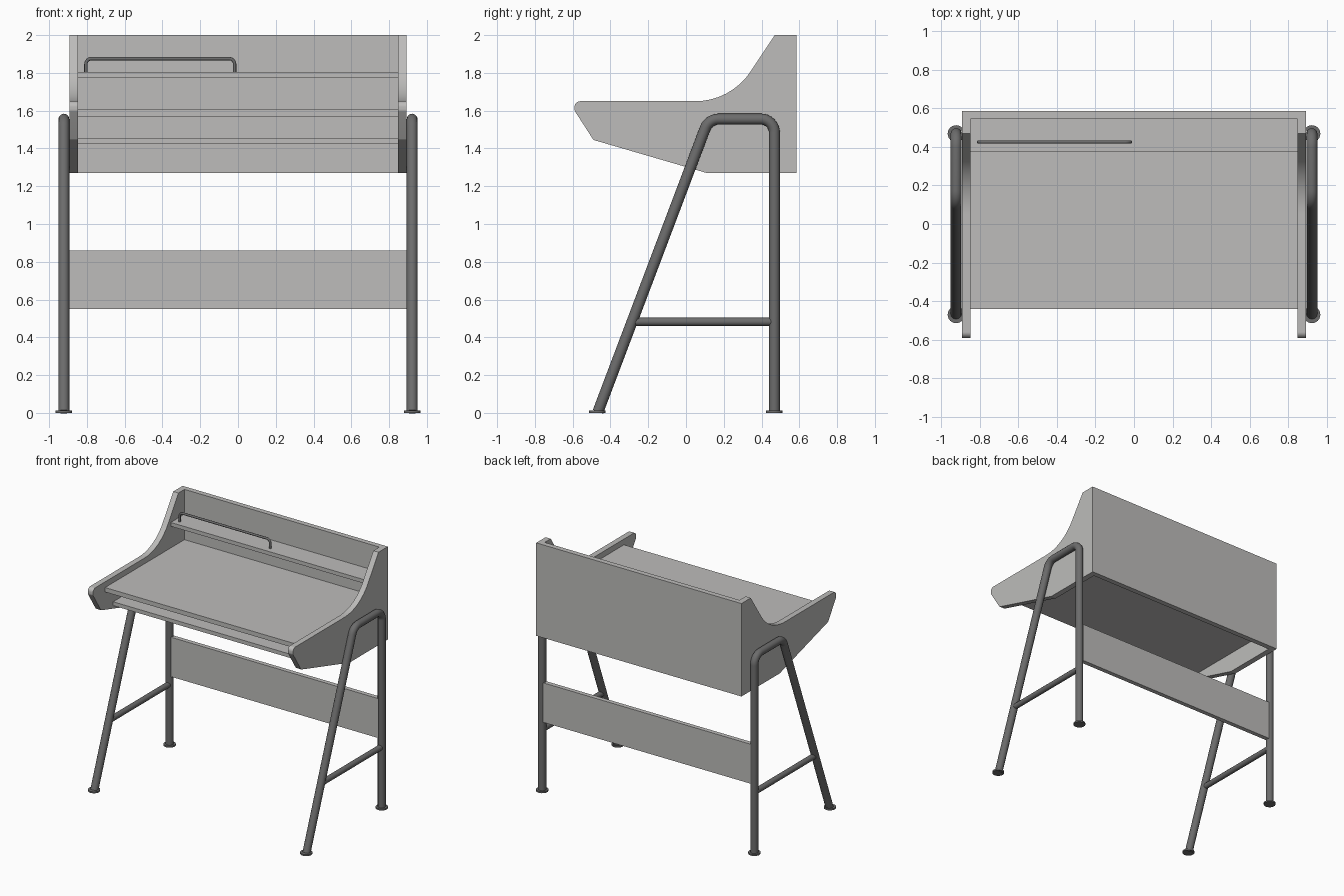
import bpy, bmesh, math
from mathutils import Vector

if "Cube" in bpy.data.objects:
    bpy.data.objects.remove(bpy.data.objects["Cube"])


def material(name, rgb):
    m = bpy.data.materials.new(name)
    m.diffuse_color = (*rgb, 1.0)
    m.use_nodes = True
    m.node_tree.nodes["Principled BSDF"].inputs["Base Color"].default_value = m.diffuse_color
    return m


PANEL = material("light grey panel", (0.51, 0.505, 0.495))
TUBE = material("dark grey metal", (0.15, 0.15, 0.15))


def fillet(points, closed=False, steps=8):
    """Round the corners of a list of (a, b, radius) and return 2D points."""
    out, n = [], len(points)
    for i, (a, b, r) in enumerate(points):
        p = Vector((a, b))
        if r == 0 or (not closed and i in (0, n - 1)):
            out.append(p)
            continue
        d0 = (Vector(points[i - 1][:2]) - p).normalized()
        d1 = (Vector(points[(i + 1) % n][:2]) - p).normalized()
        half = d0.angle(d1) / 2
        centre = p + (d0 + d1).normalized() * (r / math.sin(half))
        start = p + d0 * (r / math.tan(half)) - centre
        end = p + d1 * (r / math.tan(half)) - centre
        for k in range(steps + 1):
            v = start.lerp(end, k / steps)
            out.append(centre + v.normalized() * r)
    return out


def add_object(name, bm, mat):
    bmesh.ops.recalc_face_normals(bm, faces=bm.faces[:])
    mesh = bpy.data.meshes.new(name)
    bm.to_mesh(mesh)
    bm.free()
    mesh.materials.append(mat)
    ob = bpy.data.objects.new(name, mesh)
    bpy.context.collection.objects.link(ob)
    return ob


def smooth(ob, angle=35):
    bpy.ops.object.select_all(action='DESELECT')
    ob.select_set(True)
    bpy.context.view_layer.objects.active = ob
    bpy.ops.object.shade_smooth_by_angle(angle=math.radians(angle))


def box(name, x, y, z, mat=PANEL):
    bm = bmesh.new()
    bmesh.ops.create_cube(bm, size=1)
    for v in bm.verts:
        v.co = [lo + (c + 0.5) * (hi - lo) for c, (lo, hi) in zip(v.co, (x, y, z))]
    return add_object(name, bm, mat)


def tube(name, path, radius, sides=4):
    """Sweep a round tube along 3D points and turn it into a mesh."""
    cu = bpy.data.curves.new(name, 'CURVE')
    cu.dimensions = '3D'
    cu.bevel_depth = radius
    cu.bevel_resolution = sides
    cu.use_fill_caps = True
    sp = cu.splines.new('POLY')
    sp.points.add(len(path) - 1)
    for pt, co in zip(sp.points, path):
        pt.co = (*co, 1)
    cu.materials.append(TUBE)
    ob = bpy.data.objects.new(name, cu)
    bpy.context.collection.objects.link(ob)
    bpy.ops.object.select_all(action='DESELECT')
    ob.select_set(True)
    bpy.context.view_layer.objects.active = ob
    bpy.ops.object.convert(target='MESH')
    smooth(bpy.context.object, 50)


def foot(name, x, y):
    bm = bmesh.new()
    bmesh.ops.create_cone(bm, cap_ends=True, segments=24, radius1=0.044,
                          radius2=0.044, depth=0.012)
    bmesh.ops.translate(bm, verts=bm.verts[:], vec=(x, y, 0.006))
    smooth(add_object(name, bm, TUBE))


def side_panel(name, x0, x1):
    # Swept cheek outline in (y, z)
    outline = fillet([(-0.59, 1.65, 0.03), (0.237, 1.65, 0.35), (0.47, 2.0, 0),
                      (0.586, 2.0, 0), (0.586, 1.27, 0), (0.11, 1.27, 0.03),
                      (-0.49, 1.445, 0.02), (-0.59, 1.60, 0.03)], closed=True)
    bm = bmesh.new()
    face = bm.faces.new([bm.verts.new((x0, p.x, p.y)) for p in outline])
    ext = bmesh.ops.extrude_face_region(bm, geom=[face])
    moved = [g for g in ext['geom'] if isinstance(g, bmesh.types.BMVert)]
    bmesh.ops.translate(bm, verts=moved, vec=(x1 - x0, 0, 0))
    smooth(add_object(name, bm, PANEL), 20)


INNER, OUTER, LEG_X = 0.847, 0.892, 0.922

# Desk body
box("back_panel", (-INNER, INNER), (0.545, 0.586), (1.27, 2.0))
box("desktop", (-INNER, INNER), (-0.44, 0.545), (1.57, 1.605))
box("lower_tray", (-INNER, INNER), (-0.34, 0.545), (1.425, 1.455))
box("upper_shelf", (-INNER, INNER), (0.375, 0.545), (1.775, 1.805))
box("rear_brace_board", (-0.9, 0.9), (0.452, 0.487), (0.55, 0.86))

# Leg frames, mirrored left and right
leg_path = fillet([(-0.466, 0.006, 0), (0.12, 1.555, 0.075),
                   (0.468, 1.555, 0.07), (0.468, 0.006, 0)])
for side, s in (("left", -1), ("right", 1)):
    side_panel(side + "_side_panel", s * INNER, s * OUTER)
    tube(side + "_leg_frame", [(s * LEG_X, p.x, p.y) for p in leg_path], 0.029)
    tube(side + "_crossbar", [(s * LEG_X, -0.28, 0.482), (s * LEG_X, 0.46, 0.482)], 0.022)
    foot(side + "_front_foot", s * LEG_X, -0.47)
    foot(side + "_back_foot", s * LEG_X, 0.468)

# Thin rail standing on the shelf
rail = fillet([(-0.805, 1.80, 0), (-0.805, 1.875, 0.028),
               (-0.018, 1.875, 0.028), (-0.018, 1.80, 0)], steps=6)
tube("shelf_rail", [(p.x, 0.425, p.y) for p in rail], 0.009, 3)
